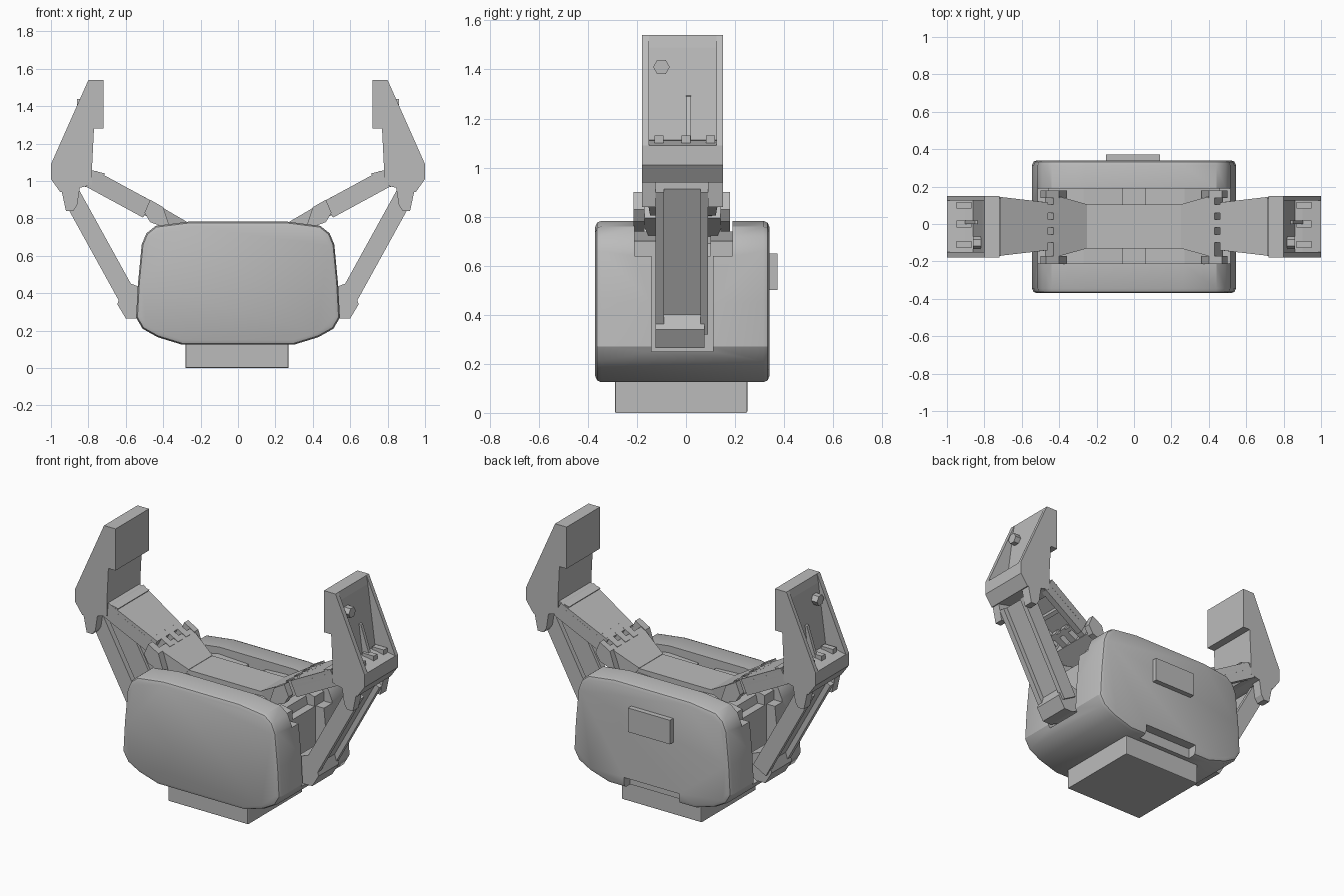
import bpy, bmesh, math
from mathutils import Vector

if "Cube" in bpy.data.objects:
    bpy.data.objects.remove(bpy.data.objects["Cube"], do_unlink=True)

grey = bpy.data.materials.new("plain_grey")
grey.use_nodes = True
grey.diffuse_color = (0.5, 0.5, 0.5, 1)
grey.node_tree.nodes["Principled BSDF"].inputs["Base Color"].default_value = (0.5, 0.5, 0.5, 1)


def prism(name, pts, y0, y1, side=1, bevel=0.0):
    """Extrude an xz outline along y; y0 and y1 may be functions of x."""
    at = lambda y, x: y(x) if callable(y) else y
    bm = bmesh.new()
    front = [bm.verts.new((side * x, at(y0, x), z)) for x, z in pts]
    back = [bm.verts.new((side * x, at(y1, x), z)) for x, z in pts]
    caps = [bm.faces.new(front), bm.faces.new(back)]
    for i in range(len(pts)):
        j = (i + 1) % len(pts)
        bm.faces.new((front[i], front[j], back[j], back[i]))
    bmesh.ops.recalc_face_normals(bm, faces=bm.faces)
    if bevel:
        rim = list({e for f in caps for e in f.edges})
        bmesh.ops.bevel(bm, geom=rim, offset=bevel, segments=2, profile=0.5, affect='EDGES')
    mesh = bpy.data.meshes.new(name)
    bm.to_mesh(mesh)
    bm.free()
    mesh.materials.append(grey)
    ob = bpy.data.objects.new(name, mesh)
    bpy.context.collection.objects.link(ob)
    return ob


def box(name, x0, x1, y0, y1, z0, z1, side=1, bevel=0.0):
    return prism(name, [(x0, z0), (x1, z0), (x1, z1), (x0, z1)], y0, y1, side, bevel)


def bar(a, b, t0, t1):
    """Outline of a straight bar from a to b, between two sideways offsets."""
    a, b = Vector(a), Vector(b)
    d = (b - a).normalized()
    n = Vector((d.y, -d.x))
    return [tuple(p) for p in (a + n * t0, b + n * t0, b + n * t1, a + n * t1)]


def lerp(x0, v0, x1, v1):
    return lambda x: v0 + (v1 - v0) * min(1, max(0, (x - x0) / (x1 - x0)))


def cut(ob, cutter):
    cutter.hide_render = True
    mod = ob.modifiers.new("cut", 'BOOLEAN')
    mod.object = cutter
    mod.solver = 'EXACT'
    bpy.context.view_layer.objects.active = ob
    bpy.ops.object.modifier_apply(modifier=mod.name)
    bpy.data.objects.remove(cutter, do_unlink=True)


# Rounded housing with a channel across the top and a slot down each side
half = [(0.30, 0.125), (0.43, 0.165), (0.51, 0.21), (0.545, 0.27), (0.535, 0.45),
        (0.515, 0.66), (0.49, 0.72), (0.44, 0.76), (0.26, 0.783)]
body = prism("housing", half + [(-x, z) for x, z in reversed(half)], -0.37, 0.34, bevel=0.025)
cut(body, box("top_channel", -0.7, 0.7, -0.21, 0.19, 0.64, 0.9))
for s in (1, -1):
    cut(body, box("side_slot", 0.46, 0.7, -0.14, 0.11, 0.25, 0.7, s))
cut(body, box("rear_notch", -0.19, 0.19, 0.28, 0.4, 0.0, 0.19))

# Mounting block, rear plate and palm
box("mounting_block", -0.28, 0.27, -0.29, 0.25, 0, 0.16, bevel=0.006)
box("rear_plate", -0.15, 0.14, 0.32, 0.372, 0.5, 0.65)
prism("palm", [(-0.42, 0.6), (0.42, 0.6), (0.40, 0.69), (0.25, 0.765), (-0.25, 0.765), (-0.40, 0.69)],
      -0.13, 0.105)
for s in (1, -1):
    # Channel walls beside the palm leave a narrow central groove
    for y0, y1 in ((-0.215, -0.12), (0.1, 0.195)):
        prism("palm_cheek", [(0.06, 0.6), (0.46, 0.6), (0.46, 0.7), (0.27, 0.74), (0.06, 0.73)], y0, y1, s)

for s, label in ((1, "left"), (-1, "right")):
    # Shoulder piece flaring out of the palm
    prism(label + "_shoulder", bar((0.25, 0.768), (0.43, 0.873), 0, 0.09),
          lerp(0.27, -0.13, 0.46, -0.19), lerp(0.27, 0.105, 0.46, 0.165), s)
    for y0, y1 in ((-0.215, -0.17), (0.14, 0.18)):
        prism(label + "_shoulder_ear", [(0.36, 0.74), (0.47, 0.78), (0.5, 0.83), (0.47, 0.9), (0.40, 0.86)],
              y0, y1, s)
    # Hinge knuckles
    for y in (-0.1, -0.02, 0.06):
        prism(label + "_hinge_knuckle", bar((0.40, 0.86), (0.52, 0.925), 0.0, 0.085), y, y + 0.045, s)

    # Upper arm: top skin, two side walls, cross ribs
    a, b = (0.46, 0.892), (0.76, 1.055)
    lo, hi = lerp(0.46, -0.14, 0.72, -0.175), lerp(0.46, 0.115, 0.72, 0.15)
    prism(label + "_upper_arm_skin", bar(a, b, 0, 0.045), lo, hi, s)
    prism(label + "_upper_arm_wall", bar(a, b, 0.02, 0.1), lo, lambda x: lo(x) + 0.04, s)
    prism(label + "_upper_arm_wall", bar(a, b, 0.02, 0.1), lambda x: hi(x) - 0.04, hi, s)
    for t in (0.1, 0.5, 0.9):
        p = Vector(a).lerp(Vector(b), t)
        q = p + (Vector(b) - Vector(a)) * 0.07
        prism(label + "_upper_arm_rib", bar(p, q, 0.02, 0.085), -0.13, 0.1, s)

    # Lower arm: web between two rails, with a rounded foot
    a, b = (0.54, 0.36), (0.86, 0.94)
    prism(label + "_lower_arm_web", bar(a, b, 0.0, 0.055), -0.115, 0.085, s)
    for y0, y1 in ((-0.125, -0.09), (0.06, 0.09)):
        prism(label + "_lower_arm_rail", bar(a, b, -0.015, 0.085), y0, y1, s)
    prism(label + "_lower_arm_foot", [(0.47, 0.3), (0.54, 0.265), (0.6, 0.265), (0.645, 0.34), (0.62, 0.42),
                                      (0.57, 0.45), (0.49, 0.42)], -0.125, 0.075, s)

    # Finger root with two ears that hold the lower arm
    prism(label + "_finger_root", [(0.78, 1.12), (0.78, 0.98), (0.86, 0.96), (0.95, 0.94), (1.0, 1.01),
                                   (1.0, 1.09), (0.9, 1.11)], -0.18, 0.15, s)
    prism(label + "_finger_knuckle", [(0.71, 1.04), (0.79, 1.06), (0.82, 0.97), (0.77, 0.955)], -0.17, 0.14, s)
    for y0, y1 in ((-0.18, -0.125), (0.09, 0.15)):
        prism(label + "_finger_ear", [(0.84, 1.0), (0.86, 0.87), (0.88, 0.84), (0.92, 0.84), (0.95, 0.98),
                                      (0.95, 1.02)], y0, y1, s)
    # Hollow finger: inner wall, side walls, centre rib, bolt and blocks
    prism(label + "_finger_wall", [(0.78, 1.08), (0.77, 1.28), (0.76, 1.54), (0.8, 1.54), (0.81, 1.49),
                                   (0.865, 1.08)], -0.18, 0.15, s)
    for y0, y1 in ((-0.18, -0.15), (0.125, 0.15)):
        prism(label + "_finger_side", [(0.78, 1.08), (0.77, 1.28), (0.76, 1.54), (0.8, 1.54), (1.0, 1.09)],
              y0, y1, s)
    prism(label + "_finger_rib", [(0.82, 1.08), (0.82, 1.3), (0.85, 1.29), (0.92, 1.08)], 0.0, 0.02, s)
    for y in (-0.11, 0.0, 0.1):
        box(label + "_finger_block", 0.87, 0.95, y - 0.018, y + 0.018, 1.08, 1.13, s)
    bpy.ops.mesh.primitive_cylinder_add(vertices=6, radius=0.034, depth=0.06,
                                        location=(s * 0.83, -0.1, 1.41), rotation=(0, math.pi / 2, 0))
    bolt = bpy.context.object
    bolt.name = label + "_finger_bolt"
    bolt.data.materials.append(grey)
    # Grip pad
    box(label + "_grip_pad", 0.72, 0.775, -0.18, 0.15, 1.28, 1.54, s)

# Soft housing edges, crisp mechanism
bpy.ops.object.select_all(action='DESELECT')
body.select_set(True)
bpy.context.view_layer.objects.active = body
bpy.ops.object.shade_smooth_by_angle(angle=math.radians(30))
